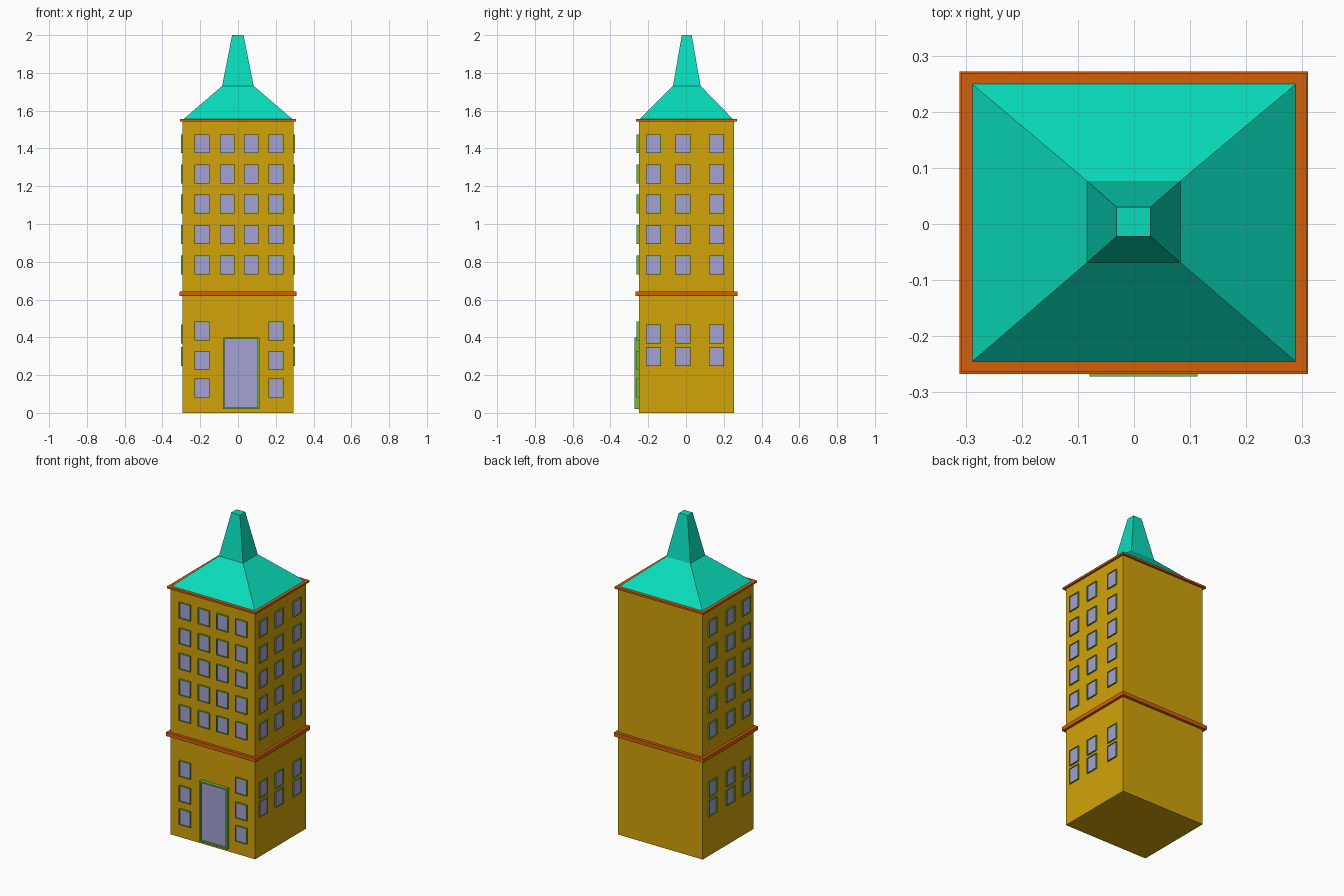
import bpy, bmesh
from mathutils import Vector

if "Cube" in bpy.data.objects:
    bpy.data.objects.remove(bpy.data.objects["Cube"])


def material(name, rgb):
    m = bpy.data.materials.new(name)
    m.diffuse_color = (*[(c / 255) ** 2.2 for c in rgb], 1)
    m.use_nodes = True
    m.node_tree.nodes["Principled BSDF"].inputs["Base Color"].default_value = m.diffuse_color
    return m


OCHRE = material("ochre_wall", (208, 162, 16))
TEAL = material("teal_roof", (16, 220, 186))
ORANGE = material("orange_trim", (212, 96, 18))
GREEN = material("green_frame", (112, 184, 60))
LILAC = material("lilac_pane", (163, 160, 210))


def finish(bm, name, *mats):
    bmesh.ops.recalc_face_normals(bm, faces=bm.faces)
    mesh = bpy.data.meshes.new(name)
    bm.to_mesh(mesh)
    bm.free()
    for m in mats:
        mesh.materials.append(m)
    ob = bpy.data.objects.new(name, mesh)
    bpy.context.collection.objects.link(ob)
    return ob


def stack(name, rings, mat):
    """Loft rectangles (x0, x1, y0, y1, z) into a capped solid."""
    bm = bmesh.new()
    loops = [[bm.verts.new((x, y, z)) for x, y in
              ((x0, y0), (x1, y0), (x1, y1), (x0, y1))]
             for x0, x1, y0, y1, z in rings]
    for a, b in zip(loops, loops[1:]):
        for i in range(4):
            j = (i + 1) % 4
            bm.faces.new((a[i], a[j], b[j], b[i]))
    bm.faces.new(loops[0][::-1])
    bm.faces.new(loops[-1])
    return finish(bm, name, mat)


def box(name, x, y, z, mat):
    return stack(name, [(*x, *y, z[0]), (*x, *y, z[1])], mat)


def framed_panel(name, origin, right, out, size, depth, rim, recess):
    """Raised frame with a recessed pane, sitting on a wall."""
    bm = bmesh.new()
    o, r, n = Vector(origin), Vector(right), Vector(out)
    up = Vector((0, 0, 1))
    w, h = size[0] / 2, size[1] / 2
    base = [bm.verts.new(o + r * (a * w) + up * (b * h) - n * 0.002)
            for a, b in ((-1, -1), (1, -1), (1, 1), (-1, 1))]
    front = [bm.verts.new(v.co + n * (depth + 0.002)) for v in base]
    for i in range(4):
        j = (i + 1) % 4
        bm.faces.new((base[i], base[j], front[j], front[i]))
    bm.faces.new(base[::-1])
    pane = bm.faces.new(front)
    bm.normal_update()
    bmesh.ops.inset_region(bm, faces=[pane], thickness=rim)
    # step the pane back inside the frame
    ext = bmesh.ops.extrude_face_region(bm, geom=[pane])["geom"]
    if pane.is_valid:
        bmesh.ops.delete(bm, geom=[pane], context='FACES_ONLY')
    bmesh.ops.translate(bm, vec=-n * recess,
                        verts=[g for g in ext if isinstance(g, bmesh.types.BMVert)])
    for g in ext:
        if isinstance(g, bmesh.types.BMFace):
            g.material_index = 1
    return finish(bm, name, GREEN, LILAC)


# walls and trim
X0, X1, Y0, Y1 = -0.294, 0.294, -0.25, 0.254
box("tower_body", (X0, X1), (Y0, Y1), (0, 1.55), OCHRE)
box("middle_band", (-0.311, 0.31), (-0.267, 0.272), (0.618, 0.642), ORANGE)
box("eave_trim", (-0.308, 0.307), (-0.264, 0.269), (1.543, 1.555), ORANGE)

# two-slope roof with blunt spire
stack("roof", [(X0, X1, Y0, Y1, 1.55),
               (-0.084, 0.083, -0.069, 0.077, 1.731),
               (-0.031, 0.029, -0.022, 0.03, 2.0)], TEAL)

# front door
framed_panel("front_door", (0.017, Y0, 0.21), (1, 0, 0), (0, -1, 0),
             (0.192, 0.38), 0.022, 0.012, 0.012)

# front windows
upper_rows = (1.425, 1.264, 1.106, 0.944, 0.783)
columns = (-0.19, -0.057, 0.07, 0.201)
spots = [(x, z) for z in upper_rows for x in columns]
spots += [(x, z) for z in (0.433, 0.277, 0.131) for x in (columns[0], columns[3])]
for x, z in spots:
    framed_panel("front_window", (x, Y0, z), (1, 0, 0), (0, -1, 0),
                 (0.079, 0.1), 0.011, 0.006, 0.006)

# matching windows on both sides
for s, wall in ((1, X1), (-1, X0)):
    for z in upper_rows + (0.418, 0.299):
        for y in (-0.173, -0.017, 0.161):
            framed_panel("side_window", (wall, y, z), (0, s, 0), (s, 0, 0),
                         (0.08, 0.1), 0.008, 0.006, 0.005)
